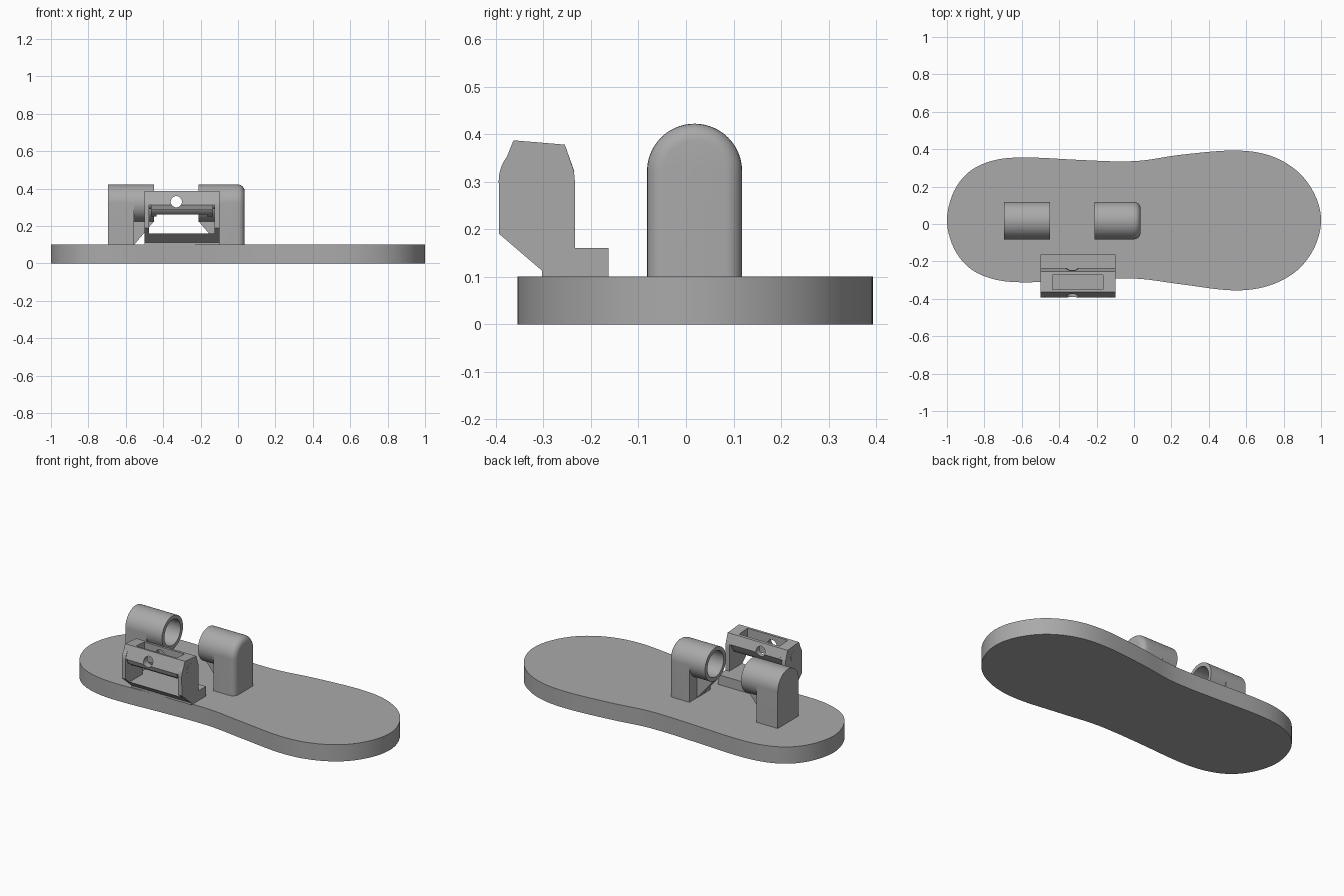
import bpy, bmesh, math
from mathutils import Vector

old = bpy.data.objects.get("Cube")
if old:
    bpy.data.objects.remove(old, do_unlink=True)

grey = bpy.data.materials.new("plain grey")
grey.use_nodes = True
grey.diffuse_color = (0.4, 0.4, 0.4, 1)
grey.node_tree.nodes["Principled BSDF"].inputs["Base Color"].default_value = (0.4, 0.4, 0.4, 1)


def prism(name, points, depth, start, place):
    """Extrude a flat outline by depth along the axis chosen by place(u, v, w)."""
    bm = bmesh.new()
    rings = [[bm.verts.new(place(u, v, w)) for u, v in points] for w in (start, start + depth)]
    bm.faces.new(rings[0])
    bm.faces.new(rings[1])
    n = len(points)
    for i in range(n):
        j = (i + 1) % n
        bm.faces.new((rings[0][i], rings[0][j], rings[1][j], rings[1][i]))
    bmesh.ops.recalc_face_normals(bm, faces=bm.faces)
    mesh = bpy.data.meshes.new(name)
    bm.to_mesh(mesh)
    bm.free()
    mesh.materials.append(grey)
    ob = bpy.data.objects.new(name, mesh)
    bpy.context.collection.objects.link(ob)
    return ob


def along_x(u, v, w):
    return (w, u, v)


def along_y(u, v, w):
    return (u, w, v)


def along_z(u, v, w):
    return (u, v, w)


def arc(cu, cv, r, a0=0, a1=360, n=48):
    full = a1 - a0 == 360
    steps = n if full else n + 1
    angles = [math.radians(a0 + (a1 - a0) * i / n) for i in range(steps)]
    return [(cu + r * math.cos(a), cv + r * math.sin(a)) for a in angles]


def apply(ob, mod):
    bpy.context.view_layer.objects.active = ob
    bpy.ops.object.modifier_apply(modifier=mod.name)


def boolean(ob, other, operation):
    mod = ob.modifiers.new("bool", 'BOOLEAN')
    mod.operation, mod.object, mod.solver = operation, other, 'EXACT'
    apply(ob, mod)
    bpy.data.objects.remove(other, do_unlink=True)


def smooth(ob):
    bpy.ops.object.select_all(action='DESELECT')
    ob.select_set(True)
    bpy.context.view_layer.objects.active = ob
    bpy.ops.object.shade_smooth_by_angle(angle=math.radians(30))


def closed_spline(pts, steps=6):
    out, n = [], len(pts)
    for i in range(n):
        a, b, c, d = (Vector(pts[(i + k) % n]) for k in (-1, 0, 1, 2))
        for s in range(steps):
            t = s / steps
            p = 0.5 * (2 * b + (c - a) * t + (2 * a - 5 * b + 4 * c - d) * t ** 2
                       + (3 * b - a - 3 * c + d) * t ** 3)
            out.append((p.x, p.y))
    return out


# Sole-shaped base
outline = [(-1, .02), (-.965, .17), (-.88, .28), (-.75, .34), (-.58, .356), (-.3, .343),
           (-.1, .335), (.05, .34), (.25, .37), (.53, .393), (.72, .368), (.87, .285),
           (.965, .16), (1, .02), (.965, -.125), (.87, -.25), (.72, -.33), (.53, -.355),
           (.25, -.322), (.05, -.295), (-.1, -.291), (-.3, -.298), (-.58, -.312),
           (-.75, -.295), (-.88, -.235), (-.965, -.125)]
base = prism("base", closed_spline(outline), 0.101, 0, along_z)
smooth(base)


# Posts carrying sockets that face each other
def socket_post(name, outer, direction, rounded):
    """Arched stem from the outer end, socket tube pointing in direction."""
    cy, cz, r = 0.018, 0.322, 0.1
    stem_end = outer + direction * 0.14
    tip = outer + direction * 0.245
    arch = [(cy - r, 0.095)] + [(cy + r, 0.095)] + arc(cy, cz, r, 0, 180)
    post = prism(name, arch, direction * 0.14, outer, along_x)
    if rounded:
        # Round the rim of the outer face
        bm = bmesh.new()
        bm.from_mesh(post.data)
        rim = [e for e in bm.edges if all(abs(v.co.x - outer) < 1e-4 for v in e.verts)
               and any(v.co.z > 0.1 for v in e.verts)]
        bmesh.ops.bevel(bm, geom=rim, offset=0.035, segments=6, profile=0.5, affect='EDGES')
        bm.to_mesh(post.data)
        bm.free()
    inner = outer + direction * 0.07
    tube = prism("tube", arc(cy, cz, r, n=96), tip - inner, inner, along_x)
    boolean(post, tube, 'UNION')
    # Sloping rib below the tube
    rib = [(stem_end - direction * 0.02, 0.1), (stem_end, 0.1),
           (tip, 0.225), (tip, 0.235), (stem_end - direction * 0.02, 0.235)]
    boolean(post, prism("rib", rib, 0.05, cy - 0.025, along_y), 'UNION')
    bore = prism("bore", arc(cy, cz, 0.077), tip + direction * 0.05 - inner, inner, along_x)
    boolean(post, bore, 'DIFFERENCE')
    smooth(post)


socket_post("right_socket_post", -0.695, 1, False)
socket_post("left_socket_post", 0.035, -1, True)

# Bracket cheeks with the foot between them
py, pz = -0.314, 0.322
cheek = ([(-0.303, 0.1), (-0.163, 0.1), (-0.163, 0.16), (-0.234, 0.16)]
         + arc(py, 0.303, 0.08, 0, 180, 24) + [(-0.393, 0.19), (-0.303, 0.113)])
for side, x in (("right", -0.5), ("left", -0.125)):
    smooth(prism(side + "_bracket_cheek", cheek, 0.025, x, along_x))
foot = [(-0.303, 0.1), (-0.163, 0.1), (-0.163, 0.16), (-0.357, 0.16), (-0.303, 0.113)]
prism("bracket_foot", foot, 0.352, -0.476, along_x)

# Hollow swinging cradle, open at the top, with a cross hole
shell = [(-0.393, 0.312), (-0.384, 0.285)] + arc(py, pz, 0.07, 205, 335, 24) + [
    (-0.235, 0.322), (-0.255, 0.378), (-0.363, 0.387)]
cradle = prism("cradle", shell, 0.33, -0.465, along_x)
window = [(-0.435, -0.35), (-0.165, -0.35), (-0.165, -0.272), (-0.435, -0.272)]
boolean(cradle, prism("window", window, 0.4, 0.15, along_z), 'DIFFERENCE')
boolean(cradle, prism("cross_hole", arc(-0.33, 0.33, 0.03, n=32), 0.3, -0.45, along_y), 'DIFFERENCE')
smooth(cradle)

# Raised end plates and hinge pins of the cradle
for side, x in (("right", -0.5), ("left", -0.135)):
    tab = [(-0.393, 0.312), (-0.235, 0.32), (-0.255, 0.378), (-0.363, 0.387)]
    prism(side + "_cradle_tab", tab, 0.035, x, along_x)
    pin = prism(side + "_hinge_pin", arc(py, pz, 0.03, n=32), 0.037, x - 0.001, along_x)
    smooth(pin)
